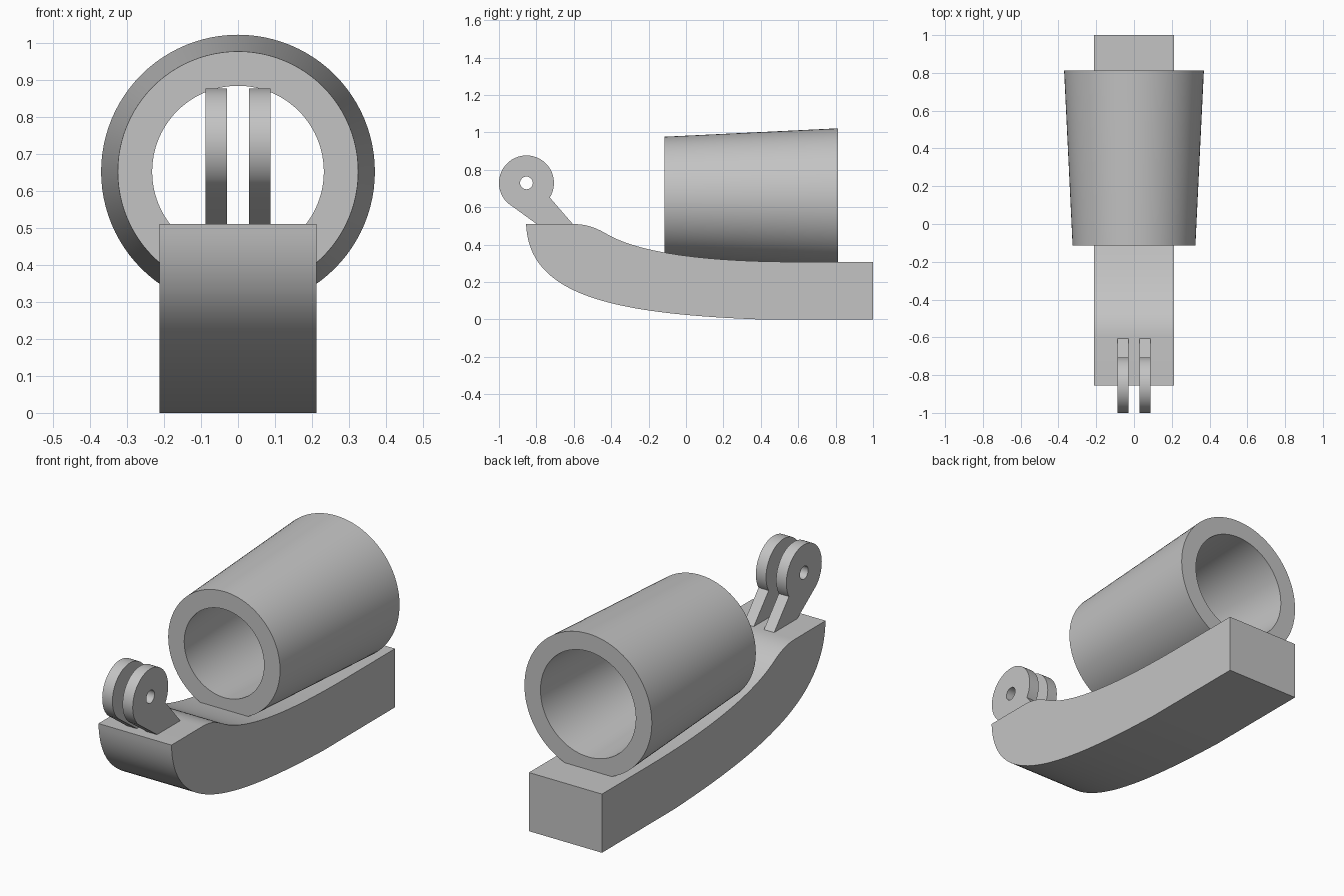
import bpy
import bmesh
from math import cos, sin, pi, radians
from mathutils import Matrix, Vector
from mathutils.geometry import interpolate_bezier

cube = bpy.data.objects.get("Cube")
if cube:
    bpy.data.objects.remove(cube, do_unlink=True)

GREY = (0.55, 0.55, 0.55, 1.0)
grey = bpy.data.materials.new("light_grey")
grey.use_nodes = True
grey.diffuse_color = GREY
grey.node_tree.nodes["Principled BSDF"].inputs["Base Color"].default_value = GREY

# Local x, y, z become world y, z, x, so side profiles extrude across the width
SIDE = Matrix(((0, 0, 1, 0), (1, 0, 0, 0), (0, 1, 0, 0), (0, 0, 0, 1)))


def bezier(*points, steps=24):
    return [tuple(p) for p in interpolate_bezier(*[Vector(p) for p in points], steps)]


def arc(centre, radius, start, end, steps):
    angles = [start + (end - start) * i / steps for i in range(steps + 1)]
    return [(centre[0] + radius * cos(a), centre[1] + radius * sin(a)) for a in angles]


def finish(obj, angle=25):
    bpy.ops.object.select_all(action='DESELECT')
    obj.select_set(True)
    bpy.context.view_layer.objects.active = obj
    bpy.ops.object.shade_smooth_by_angle(angle=radians(angle))


def plate(name, outlines, x, half_width):
    """Extrude closed side outlines (later ones are holes) across x."""
    curve = bpy.data.curves.new(name, 'CURVE')
    curve.dimensions = '2D'
    curve.fill_mode = 'BOTH'
    curve.extrude = half_width
    for outline in outlines:
        spline = curve.splines.new('POLY')
        spline.points.add(len(outline) - 1)
        for point, (y, z) in zip(spline.points, outline):
            point.co = (y, z, 0, 1)
        spline.use_cyclic_u = True
    helper = bpy.data.objects.new(name + "_outline", curve)
    bpy.context.collection.objects.link(helper)
    bpy.context.view_layer.update()
    evaluated = helper.evaluated_get(bpy.context.evaluated_depsgraph_get())
    mesh = bpy.data.meshes.new_from_object(evaluated)
    bpy.data.objects.remove(helper, do_unlink=True)
    bm = bmesh.new()
    bm.from_mesh(mesh)
    bmesh.ops.remove_doubles(bm, verts=bm.verts, dist=1e-5)
    bmesh.ops.transform(bm, matrix=Matrix.Translation((x, 0, 0)) @ SIDE, verts=bm.verts)
    bmesh.ops.recalc_face_normals(bm, faces=bm.faces)
    bm.to_mesh(mesh)
    bm.free()
    mesh.name = name
    mesh.materials.clear()
    mesh.materials.append(grey)
    obj = bpy.data.objects.new(name, mesh)
    bpy.context.collection.objects.link(obj)
    finish(obj)


# Curved base: flat rear, keel sweeping up to the raised nose
keel = bezier((0.4, 0), (-0.4, 0.03), (-0.84, 0.13), (-0.855, 0.51), steps=40)
shoulder = bezier((-0.6, 0.51), (-0.53, 0.51), (-0.48, 0.49), (-0.42, 0.455), steps=12)
saddle = bezier((-0.42, 0.455), (-0.22, 0.34), (0.2, 0.308), (0.6, 0.308))
plate("base", [[(1, 0)] + keel + shoulder + saddle[1:] + [(1, 0.308)]], 0, 0.212)

# Pair of pierced hinge lugs on the nose
eye = (-0.853, 0.73)
lug = arc(eye, 0.147, radians(-32), radians(227), 48) + [(-0.787, 0.502), (-0.598, 0.502)]
hole = arc(eye, 0.034, 0, 2 * pi, 32)[:-1]
for side, x in (("left", 0.059), ("right", -0.059)):
    plate(side + "_hinge_lug", [lug, hole], x, 0.0295)

# Tapered hollow tube lying along the base
SEGMENTS = 96
bm = bmesh.new()
rings = []
for radius, y in ((0.325, -0.115), (0.37, 0.812), (0.277, 0.812), (0.232, -0.115)):
    rings.append([bm.verts.new((px, y, pz))
                  for px, pz in arc((0, 0.652), radius, 0, 2 * pi, SEGMENTS)[:-1]])
for a, b in zip(rings, rings[1:] + rings[:1]):
    for i in range(SEGMENTS):
        j = (i + 1) % SEGMENTS
        bm.faces.new((a[i], a[j], b[j], b[i]))
bmesh.ops.recalc_face_normals(bm, faces=bm.faces)
tube_mesh = bpy.data.meshes.new("tube")
bm.to_mesh(tube_mesh)
bm.free()
tube_mesh.materials.append(grey)
tube = bpy.data.objects.new("tube", tube_mesh)
bpy.context.collection.objects.link(tube)
finish(tube)
